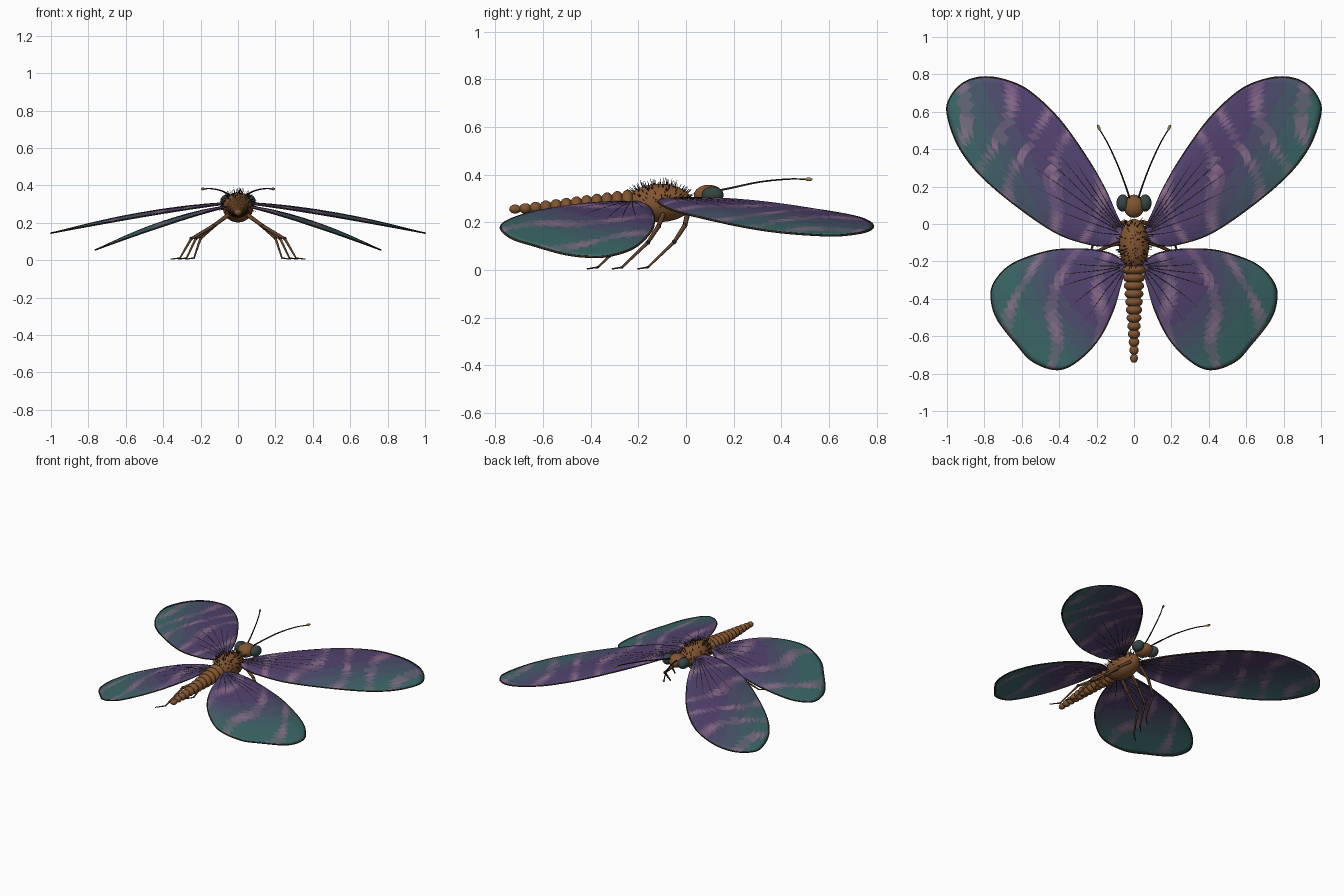
import bpy, bmesh, math, random
from mathutils import Vector, Matrix

if "Cube" in bpy.data.objects:
    bpy.data.objects.remove(bpy.data.objects["Cube"])

random.seed(4)


def mat(name, col):
    m = bpy.data.materials.new(name)
    m.diffuse_color = (*col, 1)
    m.use_nodes = True
    m.node_tree.nodes["Principled BSDF"].inputs["Base Color"].default_value = m.diffuse_color
    return m


BROWN = mat("brown", (0.22, 0.09, 0.03))
LEG = mat("leg_brown", (0.13, 0.06, 0.025))
DARK = mat("dark", (0.02, 0.015, 0.015))
EYE = mat("eye", (0.035, 0.06, 0.055))
GOLD = mat("gold", (0.35, 0.22, 0.07))
RIM = mat("rim", (0.045, 0.03, 0.02))


def lerp(a, b, t):
    return tuple(p + (q - p) * t for p, q in zip(a, b))


# wing palette: purple to teal, each with rising amounts of pale pink
WING = [mat(f"wing_{i}_{j}", lerp(lerp((.085, .055, .16), (.045, .14, .14), i / 4), (.32, .18, .30), j / 4))
        for i in range(5) for j in range(4)]


def finish(bm, name, m):
    me = bpy.data.meshes.new(name)
    bm.to_mesh(me)
    bm.free()
    ob = bpy.data.objects.new(name, me)
    bpy.context.collection.objects.link(ob)
    for x in (m if isinstance(m, list) else [m]):
        me.materials.append(x)
    me.shade_smooth()
    return ob


def add_ball(bm, c, r, seg=32):
    M = Matrix.Translation(c) @ Matrix.Diagonal((*r, 1))
    bmesh.ops.create_uvsphere(bm, u_segments=seg, v_segments=seg // 2, radius=1, matrix=M)


def ball(name, c, r, m, seg=32):
    bm = bmesh.new()
    add_ball(bm, c, r, seg)
    return finish(bm, name, m)


def tubes(name, paths, r, m):
    """Round tubes; every path point is (xyz, radius factor)."""
    cu = bpy.data.curves.new(name, 'CURVE')
    cu.dimensions = '3D'
    cu.bevel_depth, cu.bevel_resolution, cu.use_fill_caps = r, 1, True
    for path in paths:
        sp = cu.splines.new('POLY')
        sp.points.add(len(path) - 1)
        for p, (co, f) in zip(sp.points, path):
            p.co, p.radius = (*co, 1), f
    tmp = bpy.data.objects.new(name + "_tmp", cu)
    bpy.context.collection.objects.link(tmp)
    me = bpy.data.meshes.new_from_object(tmp.evaluated_get(bpy.context.evaluated_depsgraph_get()))
    bpy.data.objects.remove(tmp)
    me.name = name
    ob = bpy.data.objects.new(name, me)
    bpy.context.collection.objects.link(ob)
    me.materials.clear()
    me.materials.append(m)
    me.shade_smooth()
    return ob


def spline(pts, n):
    """Catmull-Rom through the points."""
    P = [Vector(p) for p in pts]
    P = [2 * P[0] - P[1]] + P + [2 * P[-1] - P[-2]]
    out = []
    for a, b, c, d in zip(P, P[1:], P[2:], P[3:]):
        for k in range(n):
            t = k / n
            out.append(0.5 * (2 * b + (c - a) * t + (2 * a - 5 * b + 4 * c - d) * t * t
                              + (3 * b - a - 3 * c + d) * t ** 3))
    return out + [P[-2]]


def wing(name, sx, outline, root, z0, drop, camber, teal, veins):
    edge = spline(outline, 6)
    root = Vector(root)
    xmax = max(p.x for p in edge)
    N, R = len(edge), 28

    def surf(s, t):
        i = min(int(s * (N - 1)), N - 2)
        p = root.lerp(edge[i].lerp(edge[i + 1], s * (N - 1) - i), t)
        k = max(0, (p.x - root.x) / (xmax - root.x))
        z = z0 - drop * k ** 1.15 + camber * math.sin(math.pi * t) * math.sin(math.pi * s)
        return Vector((sx * p.x, p.y, z))

    bm = bmesh.new()
    apex = bm.verts.new(surf(0, 0))
    rows = [[bm.verts.new(surf(i / (N - 1), j / R)) for i in range(N)] for j in range(1, R + 1)]
    for i in range(N - 1):
        bm.faces.new((apex, rows[0][i], rows[0][i + 1]))
        for a, b in zip(rows, rows[1:]):
            bm.faces.new((a[i], b[i], b[i + 1], a[i + 1]))
    for f in bm.faces:
        c = f.calc_center_median()
        x, y = abs(c.x), c.y
        g = min(1, max(0, teal(x, y)))
        w = math.sin(30 * x + 9 * y + 1.6 * math.sin(9 * y + 4 * x))
        pink = max(0, w - 0.45) / 0.55 * (0.65 + 0.35 * math.sin(23 * y - 11 * x))
        f.material_index = round(g * 4) * 4 + min(3, round(max(0, pink) * 3))
    bmesh.ops.recalc_face_normals(bm, faces=bm.faces[:])
    ob = finish(bm, name, WING)
    sol = ob.modifiers.new("thickness", 'SOLIDIFY')
    sol.thickness, sol.offset = 0.005, 0
    # dark rim and radiating veins with short forks
    tubes(name + "_rim", [[(surf(i / (N - 1), 1), 1) for i in range(N)]], 0.0045, RIM)
    paths = []
    for k in range(veins):
        s = (k + 1) / (veins + 1)
        s = 0.14 + 0.74 * s
        paths.append([(surf(s + 0.015 * math.sin(5 * t / 20 + k), t / 20), 1.2 - t / 28) for t in range(1, 21)])
        paths.append([(surf(s + 0.015 * math.sin(5 * t / 20 + k) + 0.05 * (t - 12) / 8, t / 20), .7)
                      for t in range(12, 21)])
    tubes(name + "_veins", paths, 0.0034, DARK)


FORE = [(.06, -.02), (.10, .06), (.155, .185), (.25, .35), (.40, .56), (.56, .71), (.69, .77), (.81, .785),
        (.91, .755), (.98, .68), (.998, .59), (.94, .42), (.82, .26), (.62, .09), (.41, -.05),
        (.24, -.107), (.15, -.115), (.07, -.09)]
HIND = [(.06, -.20), (.11, -.165), (.19, -.143), (.30, -.135), (.46, -.146), (.65, -.214), (.745, -.31),
        (.763, -.40), (.73, -.51), (.63, -.64), (.54, -.735), (.41, -.778), (.30, -.73), (.19, -.615),
        (.11, -.455), (.065, -.29)]

for side, sx in (("right", 1), ("left", -1)):
    wing(side + "_forewing", sx, FORE, (.045, -.06), .302, .157, .022,
         lambda x, y: (x * .8 - y * .35 - .28) / .28 + .7 * max(0, 1 - x / .16), 8)
    wing(side + "_hindwing", sx, HIND, (.04, -.225), .287, .232, .025,
         lambda x, y: (math.hypot(x - .06, y + .22) - .32) / .28 + .8 * max(0, 1 - x / .15), 7)

# body
TC, TR = Vector((0, -.11, .282)), Vector((.081, .137, .08))
ball("thorax", TC, TR, BROWN, 48)
ball("head", (0, .095, .313), (.055, .062, .045), BROWN)
bm = bmesh.new()
y = -.235
for i in range(12):
    t = i / 11
    r = .062 * (1 - t) + .021 * t
    add_ball(bm, (0, -.245 - .472 * t, .282 - .026 * t), (r, .031 - .006 * t, r * .9), 24)
finish(bm, "abdomen", BROWN)

# fur on the thorax
bm = bmesh.new()
for i in range(230):
    d = Vector((random.gauss(0, 1), random.gauss(0, 1), random.gauss(0.35, 1))).normalized()
    if d.z < -.3 or abs(d.y) > .93:
        continue
    p = TC + d * TR
    n = Vector((d.x / TR.x, d.y / TR.y, d.z / TR.z)).normalized()
    L = random.uniform(.018, .034)
    M = Matrix.Translation(p + n * L * .4) @ n.to_track_quat('Z', 'Y').to_matrix().to_4x4()
    bmesh.ops.create_cone(bm, cap_ends=True, segments=5, radius1=.002, radius2=.0004, depth=L, matrix=M)
finish(bm, "thorax_hairs", DARK)

# front to back: hip, first joint, knee, ankle, toe
LEGS = {"front": [(.04, .01, .25), (.125, -.005, .187), (.20, -.05, .118), (.235, -.16, .012), (.28, -.203, .005)],
        "middle": [(.04, -.09, .25), (.13, -.115, .185), (.225, -.16, .116), (.275, -.268, .012), (.32, -.31, .005)],
        "hind": [(.04, -.18, .25), (.13, -.215, .185), (.25, -.262, .115), (.31, -.37, .012), (.36, -.415, .005)]}

for side, sx in (("right", 1), ("left", -1)):
    ball(side + "_eye", (sx * .06, .112, .315), (.034, .046, .036), EYE)
    # antenna with club
    path = spline([(sx * .025, .14, .335), (sx * .04, .19, .345), (sx * .085, .31, .37),
                   (sx * .14, .43, .382), (sx * .187, .51, .381)], 6)
    tubes(side + "_antenna", [[(p, 1.3 - .5 * i / len(path)) for i, p in enumerate(path)]], .0038, DARK)
    club = ball(side + "_antenna_club", (0, 0, 0), (.0075, .018, .0075), GOLD, 16)
    club.location = (sx * .188, .515, .381)
    club.rotation_euler.z = -sx * .45
    for which, pts in LEGS.items():
        P = [Vector((sx * a, b, c)) for a, b, c in pts]
        name = f"{side}_{which}_leg"
        tubes(name, [[(P[0], 1.2), (P[1], 1)], [(P[1], 1), (P[2], .8)], [(P[2], .75), (P[3], .45)],
                     [(P[3], .4), (P[4], .3)]], .010, LEG)
        bm = bmesh.new()
        for p, r in zip(P[1:4], (.011, .010, .0055)):
            add_ball(bm, p, (r, r, r), 12)
        finish(bm, name + "_joints", DARK)
